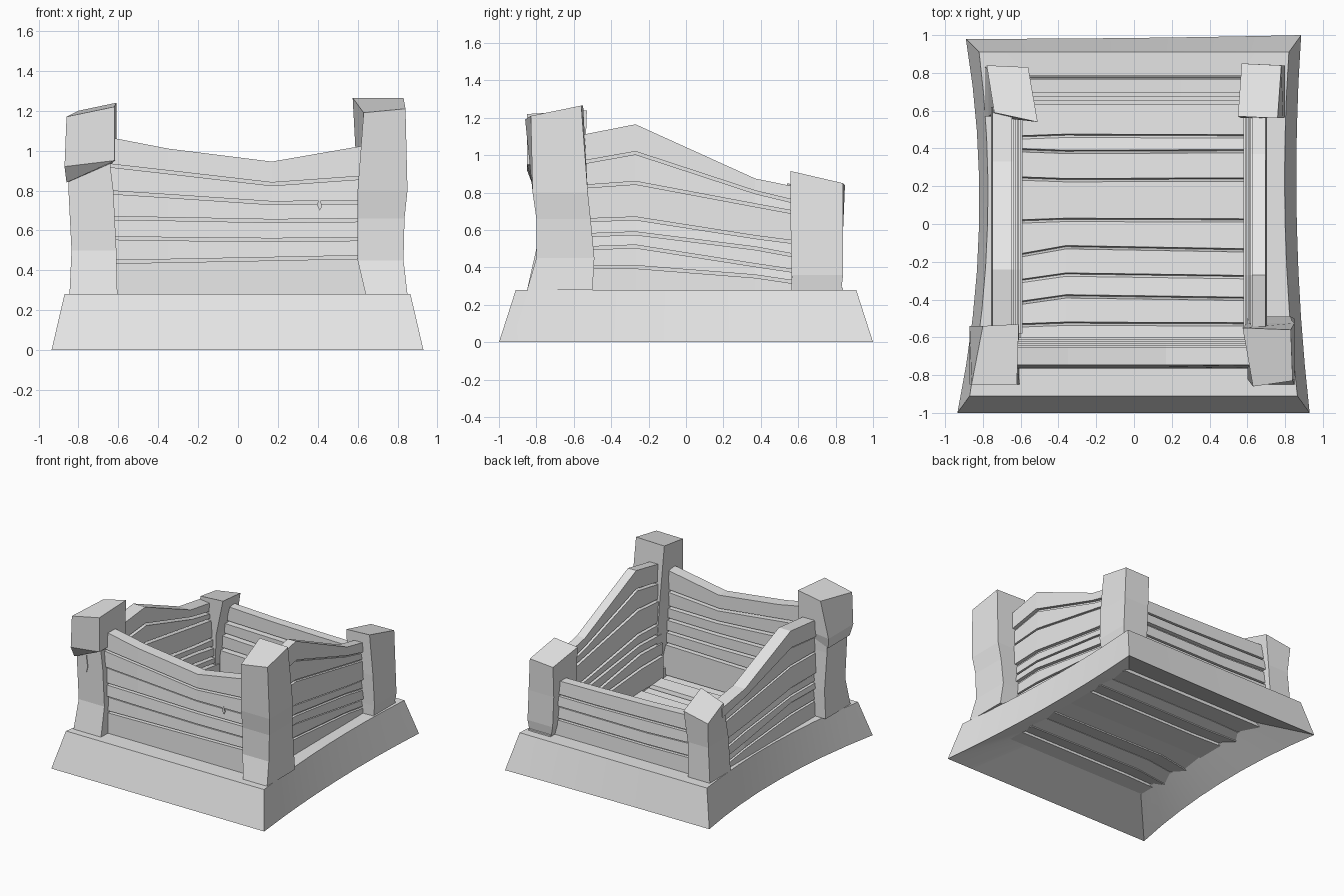
import bpy, bmesh
from mathutils import Vector

if "Cube" in bpy.data.objects:
    bpy.data.objects.remove(bpy.data.objects["Cube"])

grey = bpy.data.materials.new("weathered_grey")
grey.diffuse_color = (0.8, 0.8, 0.8, 1)
grey.use_nodes = True
grey.node_tree.nodes["Principled BSDF"].inputs["Base Color"].default_value = grey.diffuse_color


def finish(name, bm, smooth=0):
    bmesh.ops.recalc_face_normals(bm, faces=bm.faces)
    me = bpy.data.meshes.new(name)
    bm.to_mesh(me)
    bm.free()
    me.materials.append(grey)
    ob = bpy.data.objects.new(name, me)
    bpy.context.collection.objects.link(ob)
    if smooth:
        bpy.ops.object.select_all(action='DESELECT')
        ob.select_set(True)
        bpy.context.view_layer.objects.active = ob
        bpy.ops.object.shade_smooth_by_angle(angle=smooth)
    return ob


def loft(name, rings, closed=False, smooth=0):
    """Skin equal-sized loops of points; cap the ends or close into a ring."""
    bm = bmesh.new()
    vs = [[bm.verts.new(p) for p in r] for r in rings]
    n = len(vs[0])
    pairs = list(zip(vs, vs[1:])) + ([(vs[-1], vs[0])] if closed else [])
    for a, b in pairs:
        for i in range(n):
            j = (i + 1) % n
            bm.faces.new((a[i], a[j], b[j], b[i]))
    if not closed:
        bm.faces.new(vs[0])
        bm.faces.new(vs[-1])
    return finish(name, bm, smooth)


# Skirt frame: bowed loops joined from outer foot to the inner opening
def bowed(corners, mids, z, steps=8):
    pts = []
    for k in range(4):
        a, b, m = Vector(corners[k]), Vector(corners[(k + 1) % 4]), Vector(mids[k])
        c = 2 * m - (a + b) / 2
        for s in range(steps):
            t = s / steps
            p = (1 - t) ** 2 * a + 2 * t * (1 - t) * c + t * t * b
            pts.append((p.x, p.y, z))
    return pts


foot = bowed([(-.935, -1), (.93, -1), (.885, 1), (-.89, .98)],
             [(0, -1), (.862, 0), (0, .985), (-.82, 0)], 0)
lip = bowed([(-.87, -.91), (.865, -.91), (.82, .91), (-.82, .91)],
            [(0, -.91), (.80, 0), (0, .91), (-.775, 0)], .28)
hole_top = bowed([(-.6, -.64), (.6, -.64), (.6, .66), (-.6, .66)],
                 [(0, -.64), (.6, 0), (0, .66), (-.6, 0)], .275)
hole_low = [(x, y, .14) for x, y, _ in hole_top]
loft("skirt_frame", [foot, lip, hole_top, hole_low], closed=True, smooth=.6)


# Plank: profile of (position, low z, high z), swept along x or y
def plank(name, axis, prof, out, inn, lean=0.0):
    rings = []
    for t, lo, hi in prof:
        sec = [(out, lo), (out - lean, hi), (inn, hi), (inn, lo)]
        rings.append([(t, o, z) if axis == 'x' else (o, t, z) for o, z in sec])
    loft(name, rings)


def wall(name, axis, stations, seams, outer, inner, sign, thin):
    """Stack planks between seam lines; each inner face steps outwards going up."""
    for i, (lo, hi) in enumerate(zip(seams, seams[1:])):
        gap = .016 if i < len(seams) - 2 else 0
        prof = [(t, a, b - gap) for t, a, b in zip(stations, lo, hi)]
        plank(f"{name}_plank_{i + 1}", axis, prof,
              sign * (outer - (.01 if i % 2 else 0)),
              sign * (inner + thin * i / (len(seams) - 2)), sign * .008)
    # recessed backing that closes the seams
    prof = [(t, a, b - .05) for t, a, b in zip(stations, seams[0], seams[-1])]
    mid = (outer + inner + thin) / 2
    plank(name + "_backing", axis, prof, sign * (mid + .012), sign * (mid - .012))


wall("front_wall", 'x', (-.66, -.35, .17, .66), [
    (.22, .22, .22, .22), (.45, .455, .465, .475), (.57, .565, .56, .565),
    (.67, .665, .655, .66), (.80, .78, .745, .75), (.935, .90, .84, .875),
    (1.07, 1.01, .945, 1.03)], .765, .60, -1, .055)
wall("back_wall", 'x', (-.66, -.2, .25, .66), [
    (.22, .22, .22, .22), (.42, .41, .41, .41), (.53, .51, .51, .51),
    (.62, .61, .60, .60), (.735, .715, .705, .70)], .785, .63, 1, .065)
side_seams = [
    (.22, .22, .22, .22), (.41, .41, .36, .32), (.51, .52, .42, .38),
    (.58, .59, .51, .46), (.66, .67, .57, .535), (.84, .86, .74, .69),
    (.97, 1.02, .81, .745), (1.11, 1.165, .875, .82)]
wall("right_wall", 'y', (-.55, -.27, .37, .64), side_seams, .705, .58, 1, .045)
left_seams = [tuple(z - d * max(0, s - 1) / 6 for z, d in zip(row, (.08, .10, .05, .04)))
              for s, row in enumerate(side_seams)]
wall("left_wall", 'y', (-.58, -.24, .33, .62), left_seams, .757, .59, -1, .055)

# Sloping sill under the back right post
plank("corner_sill", 'y', [(.565, .2, .36), (.84, .2, .29)], .79, .6)


# Posts: rectangular sections (z, x0, x1, y0, y1) with a four-corner sloped top
def post(name, sections, top):
    rings = [[(a, c, z), (b, c, z), (b, d, z), (a, d, z)] for z, a, b, c, d in sections]
    loft(name, rings + [top])


post("front_left_post", [
    (.2, -.72, -.605, -.80, -.54), (.277, -.72, -.605, -.80, -.54),
    (.279, -.845, -.605, -.85, -.54),
    (.5, -.835, -.61, -.80, -.54), (.8, -.85, -.625, -.80, -.55),
    (.92, -.85, -.64, -.80, -.55)],
    [(-.83, -.80, 1.05), (-.64, -.80, 1.05), (-.64, -.56, 1.05), (-.83, -.56, 1.05)])
loft("front_left_post_head", [
    [(-.86, -.82, .84), (-.63, -.81, .94), (-.63, -.55, .93), (-.86, -.55, .84)],
    [(-.87, -.85, .92), (-.62, -.85, .95), (-.61, -.54, .95), (-.87, -.54, .92)],
    [(-.86, -.85, 1.17), (-.62, -.85, 1.22), (-.61, -.53, 1.24), (-.80, -.54, 1.20)]])
post("front_right_post", [
    (.2, .60, .72, -.80, -.50), (.277, .60, .72, -.80, -.50),
    (.279, .64, .85, -.85, -.50),
    (.45, .60, .83, -.80, -.49), (.66, .60, .835, -.80, -.51),
    (.80, .60, .85, -.82, -.525)],
    [(.63, -.86, 1.19), (.84, -.83, 1.21), (.83, -.56, 1.265), (.575, -.55, 1.265)])
post("back_right_post", [
    (.279, .60, .79, .57, .83), (.36, .58, .80, .565, .84), (.6, .57, .79, .56, .84)],
    [(.55, .57, .90), (.76, .56, .915), (.78, .84, .85), (.57, .85, .84)])
post("back_left_post", [
    (.279, -.79, -.60, .57, .83), (.55, -.77, -.59, .57, .82)],
    [(-.74, .59, .81), (-.51, .54, .85), (-.56, .83, .79), (-.78, .84, .75)])

# Floor boards: uneven heights, touching below and chamfered apart on top
edges = [-.66, -.53, -.40, -.285, -.145, .02, .24, .39, .465, .66]
skews = [0, .005, .02, .02, .025, .005, -.005, -.005, .005, 0]
for i in range(len(edges) - 1):
    lift = (0, .02, -.012, .015, -.005)[i % 5]
    rings = []
    for x, k in ((-.64, -1), (-.36, 1), (.64, .3)):
        a, b = edges[i] + k * skews[i], edges[i + 1] + k * skews[i + 1]
        rings.append([(x, a, .13 + lift), (x, b, .13 - lift),
                      (x, b, .17), (x, b - .012, .20 + lift),
                      (x, a + .006, .21 + lift), (x, a, .17)])
    loft(f"floor_board_{i + 1}", rings)

# Splinter nicks on the front wall and post
for name, x, y, z, h in (("front_nick", .41, -.762, .73, .03),
                         ("post_nick", -.765, -.802, .80, .07)):
    rings = [[(x - .015, y + d, z), (x, y + d, z - h), (x + .012, y + d, z - h * .3),
              (x, y + d, z + h)] for d in (-.004, .004)]
    loft(name, rings)
